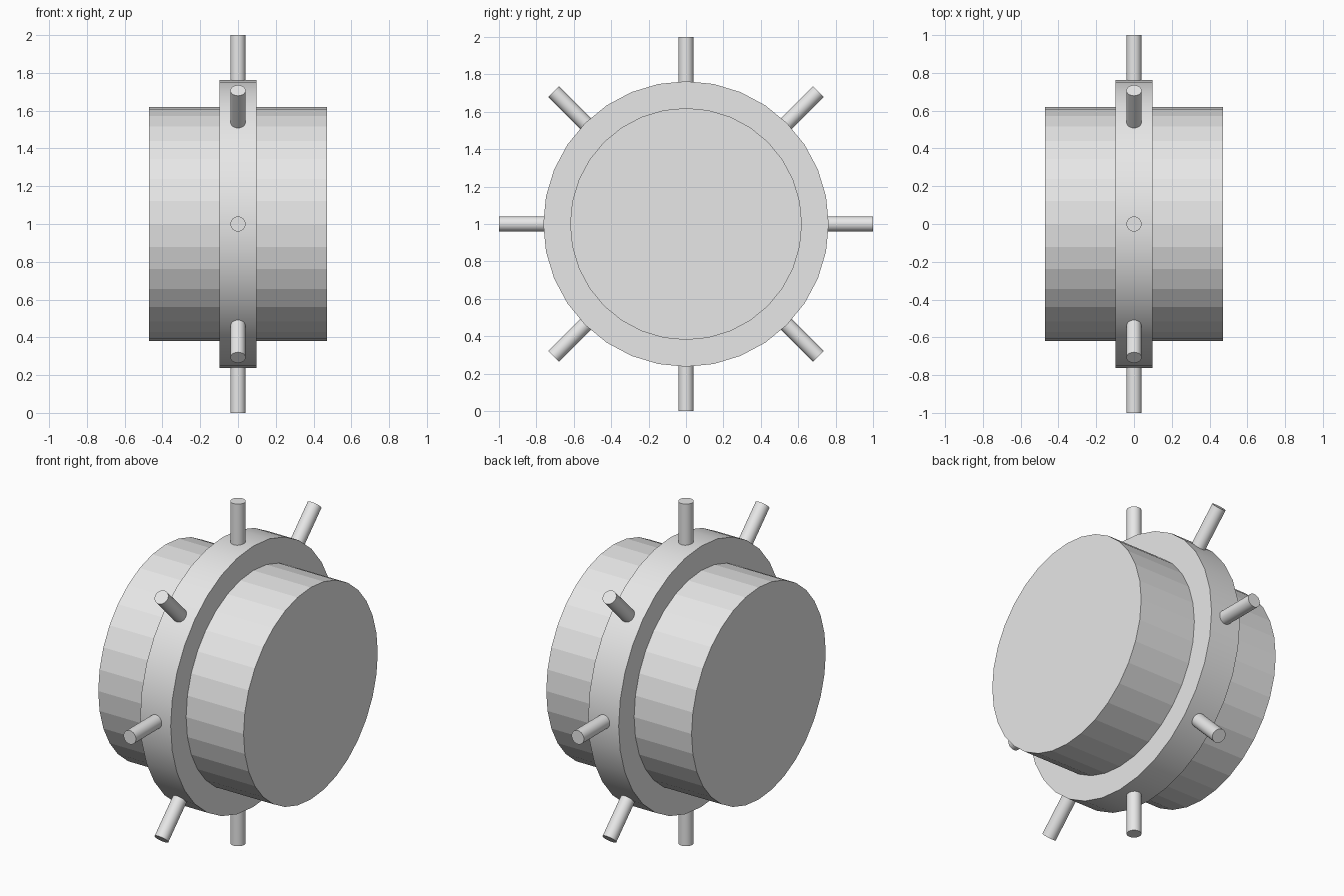
import bpy
import math
from mathutils import Matrix, Vector

cube = bpy.data.objects.get("Cube")
if cube:
    bpy.data.objects.remove(cube, do_unlink=True)

grey = bpy.data.materials.new("light grey")
grey.use_nodes = True
colour = (0.8, 0.8, 0.8, 1)
grey.diffuse_color = colour
grey.node_tree.nodes["Principled BSDF"].inputs["Base Color"].default_value = colour

CENTRE = Vector((0, 0, 1))


def cylinder(name, radius, length, sides, location, axis, smooth):
    """Cylinder centred at location with its length along axis."""
    bpy.ops.mesh.primitive_cylinder_add(vertices=sides, radius=radius, depth=length)
    obj = bpy.context.object
    obj.name = name
    turn = Vector((0, 0, 1)).rotation_difference(axis).to_matrix().to_4x4()
    obj.data.transform(Matrix.Translation(location) @ turn)
    obj.data.materials.append(grey)
    if smooth:
        bpy.ops.object.shade_smooth_by_angle(angle=math.radians(30))
    return obj


# Faceted drum lying along x, with a wider smooth band around its middle
across = Vector((1, 0, 0))
cylinder("drum", 0.62, 0.94, 32, CENTRE, across, False)
cylinder("middle_band", 0.763, 0.197, 32, CENTRE, across, True)

# Eight pins radiating from the band
PIN_INNER, PIN_OUTER, PINS = 0.7, 1.0, 8
for i in range(PINS):
    angle = math.tau * i / PINS
    direction = Vector((0, math.cos(angle), math.sin(angle)))
    middle = CENTRE + direction * (PIN_INNER + PIN_OUTER) / 2
    cylinder(f"pin_{i + 1}", 0.04, PIN_OUTER - PIN_INNER, 32, middle, direction, True)
